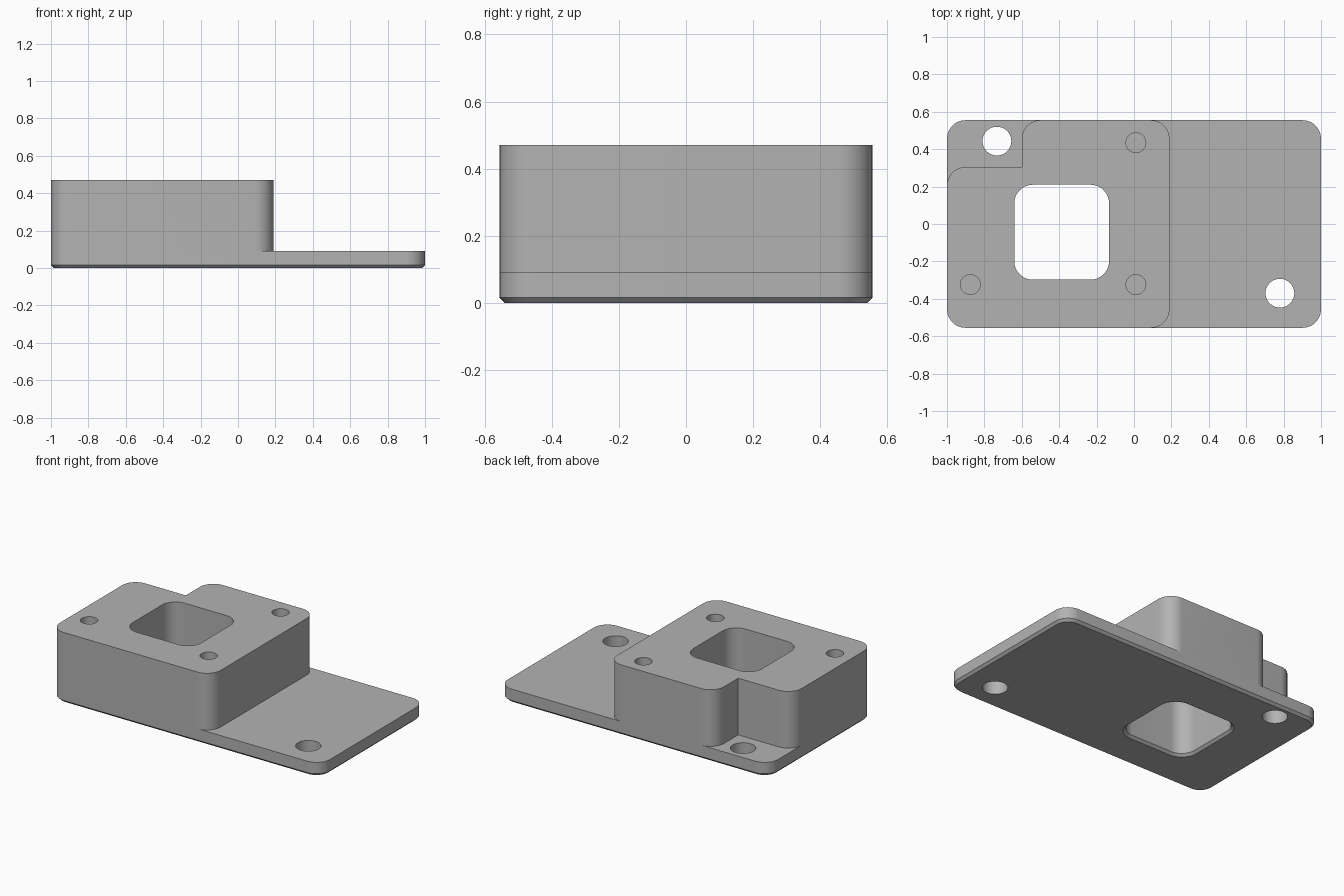
import bpy
import bmesh
import math
from mathutils import Vector

cube = bpy.data.objects.get("Cube")
if cube:
    bpy.data.objects.remove(cube, do_unlink=True)

HALF_W, HALF_D = 1.0, 0.555
PLATE_TOP, BLOCK_TOP = 0.092, 0.471
CORNER, CHAMFER = 0.1, 0.016

grey = bpy.data.materials.new("plain grey")
grey.use_nodes = True
grey.diffuse_color = (0.45, 0.45, 0.45, 1)
grey.node_tree.nodes["Principled BSDF"].inputs["Base Color"].default_value = grey.diffuse_color


def outline(corners, steps=12):
    """Counter-clockwise right-angled outline; each corner is (x, y, radius)."""
    points = []
    for i, (x, y, r) in enumerate(corners):
        p = Vector((x, y))
        if r == 0:
            points.append(p)
            continue
        back = (Vector(corners[i - 1][:2]) - p).normalized()
        ahead = (Vector(corners[(i + 1) % len(corners)][:2]) - p).normalized()
        centre = p + (back + ahead) * r
        for s in range(steps + 1):
            a = math.pi / 2 * s / steps
            points.append(centre - r * (ahead * math.cos(a) + back * math.sin(a)))
    return points


def rounded_rect(x0, x1, y0, y1, r, grow=0.0):
    x0, x1, y0, y1, r = x0 - grow, x1 + grow, y0 - grow, y1 + grow, r + grow
    return outline([(x0, y0, r), (x1, y0, r), (x1, y1, r), (x0, y1, r)])


def circle(x, y, r, count=48):
    return [Vector((x + r * math.cos(math.tau * i / count),
                    y + r * math.sin(math.tau * i / count))) for i in range(count)]


def loft(name, sections):
    """Closed solid through (height, outline) sections, bottom to top."""
    bm = bmesh.new()
    rings = [[bm.verts.new((p.x, p.y, z)) for p in pts] for z, pts in sections]
    for low, high in zip(rings, rings[1:]):
        n = len(low)
        for i in range(n):
            j = (i + 1) % n
            bm.faces.new((low[i], low[j], high[j], high[i]))
    bm.faces.new(list(reversed(rings[0])))
    bm.faces.new(rings[-1])
    bmesh.ops.recalc_face_normals(bm, faces=bm.faces)
    mesh = bpy.data.meshes.new(name)
    bm.to_mesh(mesh)
    bm.free()
    mesh.materials.append(grey)
    obj = bpy.data.objects.new(name, mesh)
    bpy.context.collection.objects.link(obj)
    return obj


def combine(target, tool, operation):
    mod = target.modifiers.new(operation.lower(), 'BOOLEAN')
    mod.operation, mod.solver, mod.object = operation, 'EXACT', tool
    bpy.context.view_layer.objects.active = target
    bpy.ops.object.modifier_apply(modifier=mod.name)
    bpy.data.objects.remove(tool, do_unlink=True)


# Base plate with chamfered underside
plate = (-HALF_W, HALF_W, -HALF_D, HALF_D, CORNER)
body = loft("mounting_block", [
    (0, rounded_rect(*plate, grow=-CHAMFER)),
    (CHAMFER, rounded_rect(*plate)),
    (PLATE_TOP, rounded_rect(*plate))])

# Raised block with a notch at its back right corner
block = outline([(-HALF_W, -HALF_D, CORNER), (0.19, -HALF_D, CORNER),
                 (0.19, HALF_D, CORNER), (-0.6, HALF_D, CORNER),
                 (-0.6, 0.305, 0), (-HALF_W, 0.305, CORNER)])
combine(body, loft("raised_block", [(0.05, block), (BLOCK_TOP, block)]), 'UNION')

# Square window, chamfered at the bottom
window = (-0.64, -0.133, -0.298, 0.21, CORNER)
combine(body, loft("window_cutter", [
    (-CHAMFER, rounded_rect(*window, grow=2 * CHAMFER)),
    (CHAMFER, rounded_rect(*window)),
    (1, rounded_rect(*window))]), 'DIFFERENCE')

# Through holes in the plate, then blind holes in the block
holes = [(x, y, 0.077, -0.1) for x, y in ((-0.733, 0.443), (0.78, -0.37))]
holes += [(x, y, 0.053, 0.15) for x, y in ((-0.875, -0.324), (0.01, -0.324), (0.01, 0.435))]
for x, y, r, bottom in holes:
    ring = circle(x, y, r)
    combine(body, loft("hole_cutter", [(bottom, ring), (1, ring)]), 'DIFFERENCE')

# Smooth rounded corners, crisp edges
bpy.ops.object.select_all(action='DESELECT')
body.select_set(True)
bpy.context.view_layer.objects.active = body
bpy.ops.object.shade_smooth_by_angle(angle=math.radians(30))
